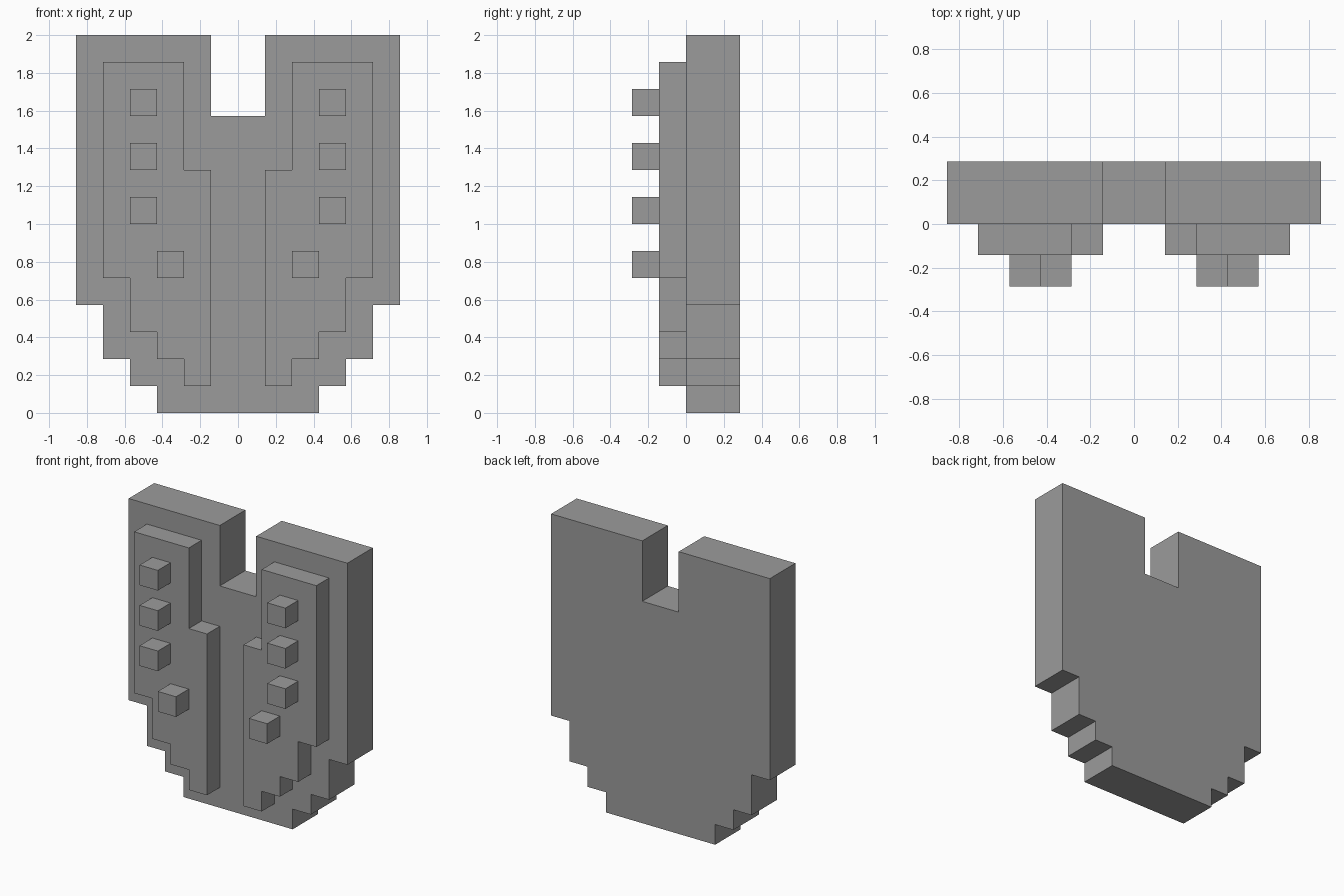
import bpy
import bmesh

U = 1 / 7  # grid unit of the stepped design

cube = bpy.data.objects.get("Cube")
if cube:
    bpy.data.objects.remove(cube, do_unlink=True)

grey = bpy.data.materials.new("mid_grey")
grey.use_nodes = True
colour = (0.33, 0.33, 0.33, 1)
grey.diffuse_color = colour
grey.node_tree.nodes["Principled BSDF"].inputs["Base Color"].default_value = colour


def plate(name, outline, y_front, y_back):
    """Extrude an x-z outline (in grid units) from y_front to y_back."""
    bm = bmesh.new()
    face = bm.faces.new([bm.verts.new((x * U, y_front * U, z * U)) for x, z in outline])
    ext = bmesh.ops.extrude_face_region(bm, geom=[face])
    moved = [g for g in ext["geom"] if isinstance(g, bmesh.types.BMVert)]
    bmesh.ops.translate(bm, verts=moved, vec=(0, (y_back - y_front) * U, 0))
    bmesh.ops.recalc_face_normals(bm, faces=bm.faces)
    mesh = bpy.data.meshes.new(name)
    bm.to_mesh(mesh)
    bm.free()
    mesh.materials.append(grey)
    obj = bpy.data.objects.new(name, mesh)
    bpy.context.collection.objects.link(obj)
    return obj


def mirrored(outline):
    return [(-x, z) for x, z in reversed(outline)]


# Thick back slab with stepped lower corners and a notch at the top
half = [(3, 0), (3, 1), (4, 1), (4, 2), (5, 2), (5, 4), (6, 4), (6, 14), (1, 14), (1, 11)]
plate("back_slab", half + mirrored(half), 0, 2)

# Raised stepped panels and their studs, one set on each side
panel = [(1, 1), (2, 1), (2, 2), (3, 2), (3, 3), (4, 3), (4, 5), (5, 5),
         (5, 13), (2, 13), (2, 9), (1, 9)]
studs = [(3, 11), (3, 9), (3, 7), (2, 5)]

for side, flip in (("left", False), ("right", True)):
    plate(f"{side}_panel", mirrored(panel) if flip else panel, -1, 0)
    for i, (x, z) in enumerate(studs, 1):
        square = [(x, z), (x + 1, z), (x + 1, z + 1), (x, z + 1)]
        plate(f"{side}_stud_{i}", mirrored(square) if flip else square, -2, -1)
